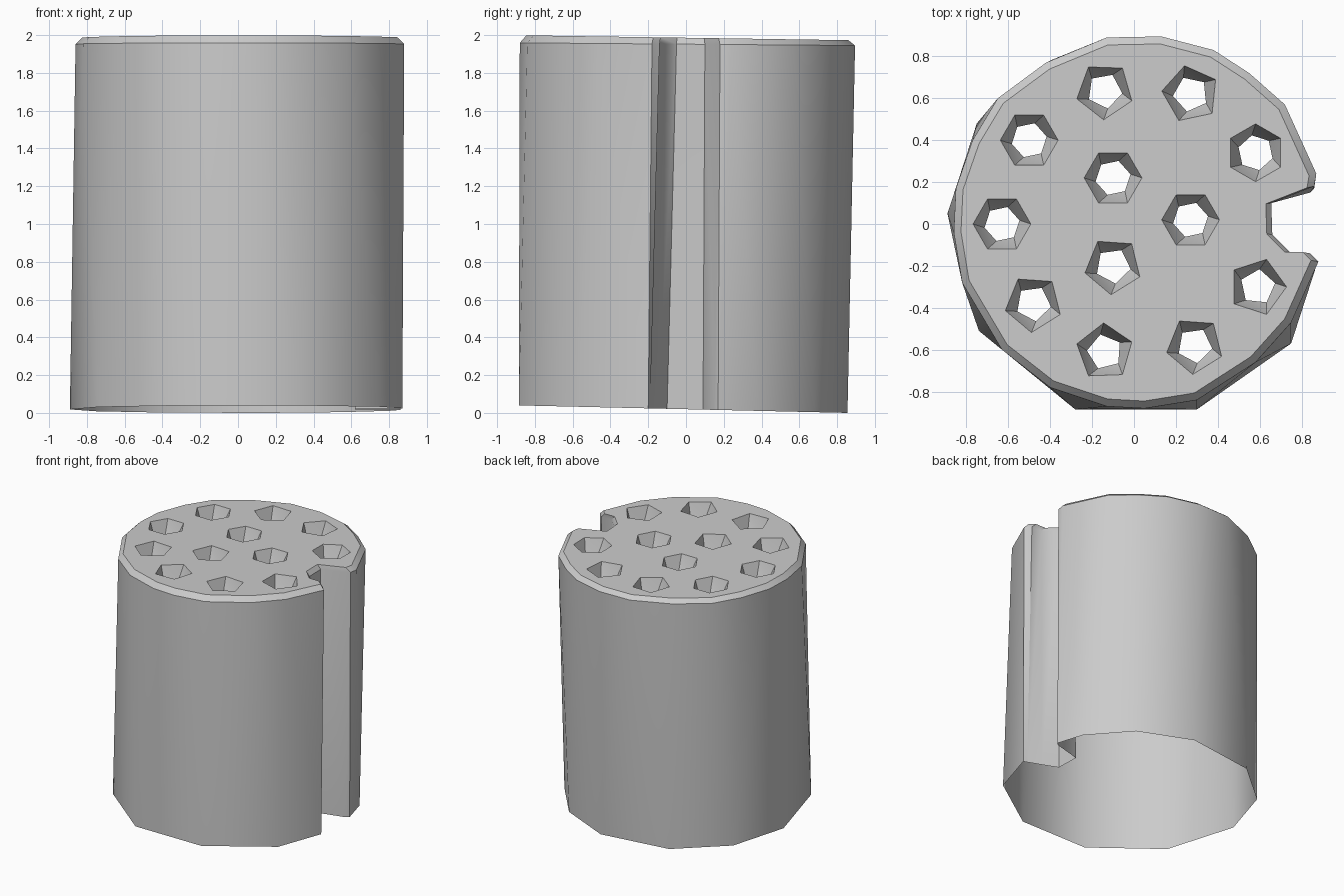
import bpy
import bmesh
import math

cube = bpy.data.objects.get("Cube")
if cube:
    bpy.data.objects.remove(cube, do_unlink=True)

# Outer arcs run counter-clockwise from the back edge of the slot to its front edge
TOP_ARC = [(.87, .24), (.72, .57), (.55, .72), (.38, .83), (.13, .895), (-.13, .89),
           (-.42, .77), (-.65, .60), (-.77, .40), (-.85, .17), (-.86, -.04), (-.82, -.28),
           (-.63, -.60), (-.40, -.78), (-.13, -.87), (.05, -.88), (.30, -.84),
           (.58, -.66), (.75, -.47), (.88, -.18)]
BOTTOM_ARC = [(.86, .17), (.80, .38), (.55, .68), (.15, .855), (-.40, .78), (-.75, .48),
              (-.89, .05), (-.74, -.51), (-.28, -.885), (.30, -.885), (.75, -.57), (.87, -.20)]
# Slot walls, from the front edge to the back edge
TOP_SLOT = [(.84, -.14), (.75, -.14), (.66, -.05), (.655, .10), (.86, .18)]
BOTTOM_SLOT = [(.84, -.19), (.74, -.15), (.62, -.10), (.62, .09), (.84, .15)]

# Lid holes: x, y, number of sides, angle of the first corner
HOLES = [(-.14, .635, 5, 52), (.27, .62, 5, 30), (-.50, .40, 6, 0), (.58, .34, 6, 30),
         (-.10, .22, 6, 0), (.27, .02, 6, 0), (-.63, 0, 6, 0), (-.10, -.20, 5, 50),
         (-.48, -.38, 5, 50), (.59, -.30, 5, 0), (-.14, -.61, 5, 20), (.29, -.58, 5, 50)]
HOLE_DEPTH = .13


def lid_z(y):
    return 1.986 - .015 * y


def ring(points, z_of_y):
    return [bm.verts.new((x, y, z_of_y(y))) for x, y in points]


def angle(v):
    return math.atan2(v.co.y, v.co.x) % (2 * math.pi)


def bridge(a, b, closed=False):
    """Quads between two rows of equal length."""
    for i in range(len(a) if closed else len(a) - 1):
        j = (i + 1) % len(a)
        bm.faces.new((a[i], a[j], b[j], b[i]))


def zip_rows(a, b):
    """Triangles between two rows of different length, advancing by angle."""
    i = j = 0
    while i < len(a) - 1 or j < len(b) - 1:
        step_a = j == len(b) - 1 or (i < len(a) - 1 and angle(a[i + 1]) <= angle(b[j + 1]))
        if step_a:
            bm.faces.new((a[i], a[i + 1], b[j]))
            i += 1
        else:
            bm.faces.new((a[i], b[j + 1], b[j]))
            j += 1


def loop_edges(loop):
    return [bm.edges.get((loop[i - 1], loop[i])) or bm.edges.new((loop[i - 1], loop[i]))
            for i in range(len(loop))]


bm = bmesh.new()

# Thin side wall, open at the bottom, with a vertical slot on the left
n_top, n_bot = len(TOP_ARC), len(BOTTOM_ARC)
rim = ring(TOP_ARC + TOP_SLOT, lambda y: 1.952 - .008 * y)
foot = ring(BOTTOM_ARC + BOTTOM_SLOT, lambda y: max(0, .0195 - .0228 * y))
zip_rows(rim[:n_top], foot[:n_bot])
bridge(rim[n_top - 1:] + rim[:1], foot[n_bot - 1:] + foot[:1])

# Chamfer up to the lid
lid = ring([(x * .96, y * .96) for x, y in TOP_ARC + TOP_SLOT], lid_z)
bridge(rim, lid, closed=True)

# Tapered, slightly twisted holes
fill = loop_edges(lid)
for cx, cy, sides, start in HOLES:
    rows = []
    for radius, twist, depth in ((.138, 0, 0), (.085, 12, HOLE_DEPTH)):
        corners = []
        for k in range(sides):
            a = math.radians(start + twist + 360 * k / sides)
            corners.append((cx + radius * math.cos(a), cy + radius * math.sin(a)))
        rows.append(ring(corners, lambda y, d=depth: lid_z(y) - d))
    bridge(rows[0], rows[1], closed=True)
    fill += loop_edges(rows[0])

# Lid surface around the holes
bmesh.ops.triangle_fill(bm, use_beauty=True, edges=fill, normal=(0, 0, 1))
bmesh.ops.triangulate(bm, faces=[f for f in bm.faces if len(f.verts) > 3])
bmesh.ops.recalc_face_normals(bm, faces=bm.faces[:])
if max(bm.faces, key=lambda f: f.calc_center_median().z).normal.z < 0:
    bmesh.ops.reverse_faces(bm, faces=bm.faces[:])

mesh = bpy.data.meshes.new("perforated_canister")
bm.to_mesh(mesh)
bm.free()
canister = bpy.data.objects.new("perforated_canister", mesh)
bpy.context.collection.objects.link(canister)

# Plain grey
grey = bpy.data.materials.new("plain_grey")
grey.use_nodes = True
colour = (.6, .6, .6, 1)
grey.diffuse_color = colour
grey.node_tree.nodes["Principled BSDF"].inputs["Base Color"].default_value = colour
mesh.materials.append(grey)

# Smooth wall with crisp edges
bpy.ops.object.select_all(action='DESELECT')
canister.select_set(True)
bpy.context.view_layer.objects.active = canister
bpy.ops.object.shade_smooth_by_angle(angle=math.radians(35))
